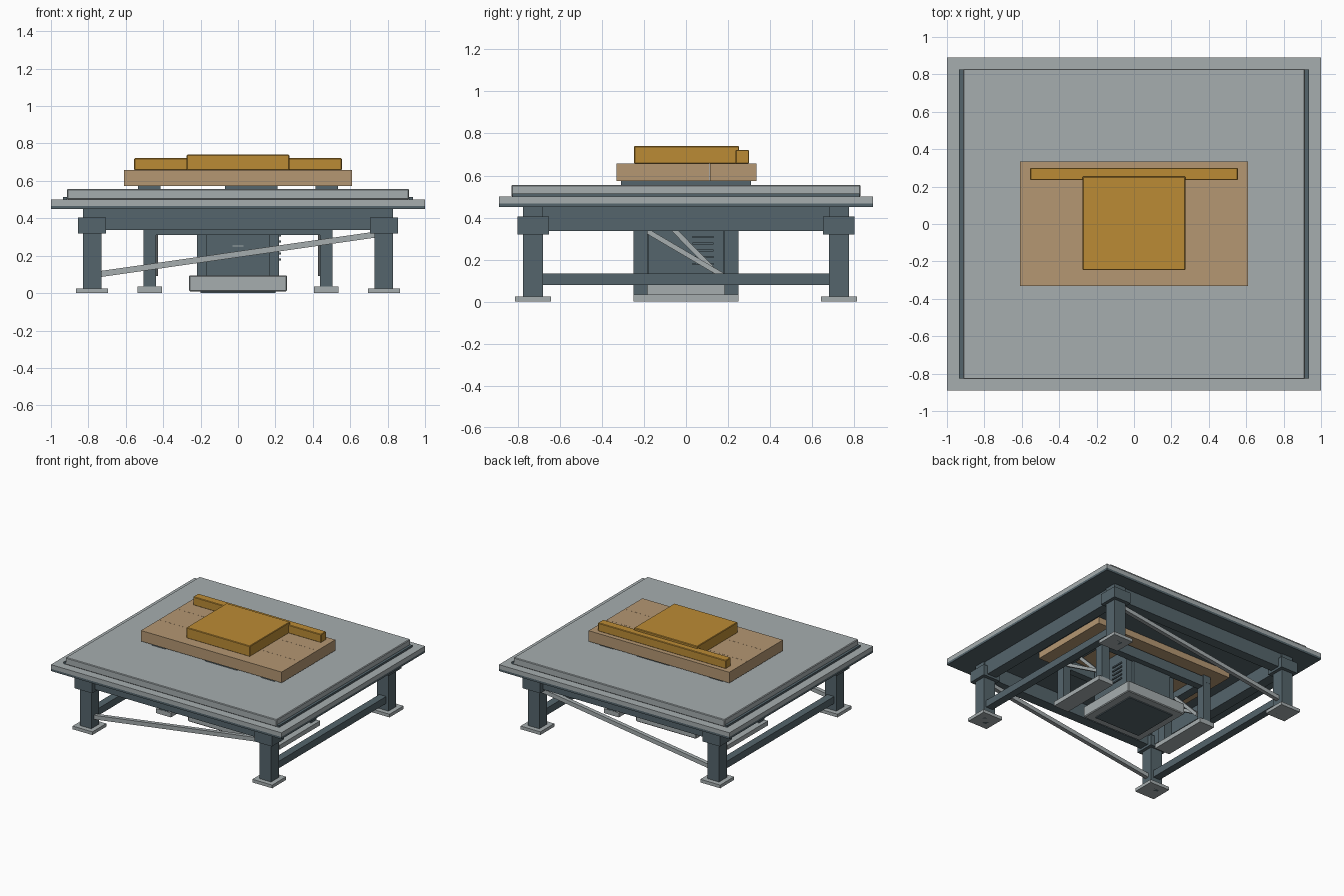
import bpy
import bmesh
from mathutils import Vector

cube = bpy.data.objects.get("Cube")
if cube:
    bpy.data.objects.remove(cube, do_unlink=True)


def material(name, rgb):
    m = bpy.data.materials.new(name)
    m.use_nodes = True
    m.diffuse_color = (*rgb, 1)
    m.node_tree.nodes["Principled BSDF"].inputs["Base Color"].default_value = (*rgb, 1)
    return m


LIGHT = material("light_grey_metal", (0.38, 0.42, 0.43))
DARK = material("dark_slate_metal", (0.09, 0.13, 0.15))
WOOD = material("tan_wood", (0.46, 0.31, 0.17))
AMBER = material("amber_paint", (0.50, 0.26, 0.035))


def box(name, mat, x, y, z, bevel=0):
    """Box from (min, max) ranges on each axis."""
    lo, hi = Vector((x[0], y[0], z[0])), Vector((x[1], y[1], z[1]))
    mesh = bpy.data.meshes.new(name)
    bm = bmesh.new()
    bmesh.ops.create_cube(bm, size=1)
    for v in bm.verts:
        v.co = (lo + hi) / 2 + v.co * (hi - lo)
    bm.to_mesh(mesh)
    bm.free()
    mesh.materials.append(mat)
    ob = bpy.data.objects.new(name, mesh)
    bpy.context.collection.objects.link(ob)
    if bevel:
        mod = ob.modifiers.new("edge", "BEVEL")
        mod.width = bevel
        mod.segments = 1
    return ob


def around(c, h):
    return (c - h, c + h)


def brace(name, a, b, w):
    """Square bar between two points."""
    a, b = Vector(a), Vector(b)
    d = b - a
    ob = box(name, LIGHT, around(0, w), around(0, w), around(0, d.length / 2))
    ob.rotation_mode = "QUATERNION"
    ob.rotation_quaternion = d.to_track_quat("Z", "Y")
    ob.location = (a + b) / 2


# Main platform layers
box("platform_underside", DARK, (-1, 1), (-0.89, 0.89), (0.45, 0.467))
box("platform_plate", LIGHT, (-1, 1), (-0.89, 0.89), (0.467, 0.5))
box("platform_top", LIGHT, (-0.915, 0.915), (-0.83, 0.83), (0.5, 0.556), 0.005)

# Outer frame: legs, caps, feet, beams, rails, diagonals
for s, side in ((-1, "right"), (1, "left")):
    box(f"{side}_edge_strip", DARK, around(s * 0.924, 0.011), (-0.825, 0.825), (0.5, 0.515))
    box(f"{side}_beam", DARK, around(s * 0.78, 0.04), (-0.77, 0.77), (0.337, 0.45))
    box(f"{side}_lower_rail", DARK, around(s * 0.78, 0.03), (-0.69, 0.69), (0.08, 0.135))
    for t, end in ((-1, "front"), (1, "back")):
        tag = f"{end}_{side}"
        x, y = s * 0.78, t * 0.727
        box(f"{tag}_leg", DARK, around(x, 0.05), around(y, 0.048), (0.02, 0.45))
        box(f"{tag}_leg_cap", DARK, around(x, 0.075), around(y, 0.075), (0.32, 0.405))
        box(f"{tag}_foot", LIGHT, around(x, 0.086), around(y, 0.086), (0, 0.025))
        box(f"{tag}_foot_pad", DARK, around(x, 0.035), around(y, 0.035), (0, 0.004))
for t, end in ((-1, "front"), (1, "back")):
    box(f"{end}_beam", DARK, (-0.82, 0.82), around(t * 0.727, 0.04), (0.337, 0.45))
    brace(f"{end}_diagonal", (-0.75, t * 0.727, 0.1), (0.75, t * 0.727, 0.315), 0.016)

# Inner bench beneath the platform
box("inner_deck", WOOD, (-0.61, 0.61), (-0.33, 0.335), (0.40, 0.45))
for s, side in ((-1, "right"), (1, "left")):
    x = s * 0.472
    box(f"inner_{side}_skid", LIGHT, around(x, 0.065), (-0.25, 0.25), (0, 0.035))
    box(f"inner_{side}_beam", DARK, around(x, 0.034), (-0.25, 0.25), (0.345, 0.40))
    brace(f"inner_{side}_brace", (x, -0.2, 0.345), (x, 0.2, 0.11), 0.012)
    brace(f"inner_{side}_stay", (s * 0.44, -0.06, 0.345), (s * 0.44, 0.18, 0.1), 0.012)
    for t, end in ((-1, "front"), (1, "back")):
        box(f"inner_{end}_{side}_leg", DARK, around(x, 0.034), around(t * 0.216, 0.033), (0.03, 0.40))
for t, end in ((-1, "front"), (1, "back")):
    box(f"inner_{end}_beam", DARK, (-0.44, 0.44), around(t * 0.216, 0.028), (0.31, 0.39))

# Central cabinet with louvres
box("cabinet_base", LIGHT, (-0.262, 0.262), (-0.25, 0.25), (0.008, 0.095), 0.006)
box("cabinet_base_pad", DARK, (-0.2, 0.2), (-0.19, 0.19), (0, 0.01))
box("cabinet_core", DARK, (-0.17, 0.17), (-0.2, 0.2), (0.09, 0.40))
box("cabinet_body", DARK, (-0.22, 0.22), (-0.18, 0.18), (0.09, 0.40))
box("cabinet_handle", LIGHT, (-0.03, 0.03), (-0.208, -0.2), (0.248, 0.254))
for i in range(5):
    z = 0.175 + i * 0.032
    box(f"cabinet_louvre_{i + 1}", DARK, (0.22, 0.229), (0.03, 0.13), (z, z + 0.01))

# Spacers, planks and painted blocks on top
for i, (x, h) in enumerate(((-0.475, 0.06), (0.07, 0.14), (0.475, 0.06))):
    box(f"plank_spacer_{i + 1}", DARK, around(x, h), (-0.31, 0.31), (0.55, 0.576))
for i, y in enumerate((-0.22, 0.002, 0.224)):
    box(f"plank_{i + 1}", WOOD, (-0.61, 0.61), around(y, 0.1105), (0.574, 0.658))
box("top_block", AMBER, (-0.275, 0.275), (-0.247, 0.253), (0.656, 0.74), 0.004)
box("back_bar", AMBER, (-0.555, 0.555), (0.235, 0.3), (0.656, 0.722), 0.004)
